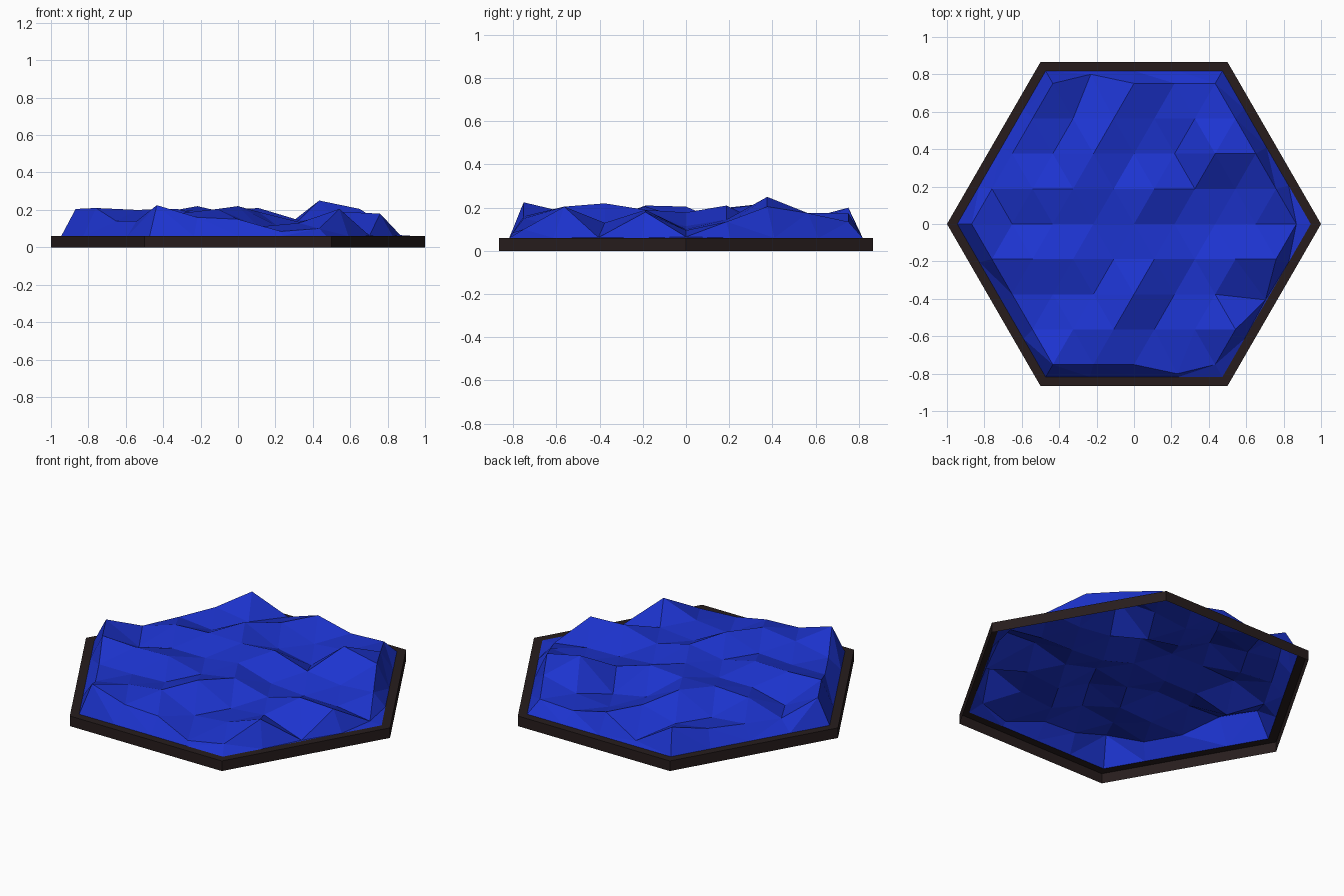
import bpy
import bmesh
import math

cube = bpy.data.objects.get("Cube")
if cube:
    bpy.data.objects.remove(cube, do_unlink=True)

RIM_Z = 0.06
RIM_RADIUS = 0.945
STEP = 0.217
ROW = STEP * math.sqrt(3) / 2


def make_material(name, colour):
    mat = bpy.data.materials.new(name)
    mat.use_nodes = True
    mat.diffuse_color = colour
    shader = mat.node_tree.nodes["Principled BSDF"]
    shader.inputs["Base Color"].default_value = colour
    shader.inputs["Roughness"].default_value = 0.8
    return mat


def finish(bm, name, mat):
    mesh = bpy.data.meshes.new(name)
    bm.to_mesh(mesh)
    bm.free()
    mesh.materials.append(mat)
    obj = bpy.data.objects.new(name, mesh)
    bpy.context.collection.objects.link(obj)
    return obj


blue = make_material("water_blue", (0.012, 0.034, 0.63, 1))
brown = make_material("dark_brown", (0.02, 0.012, 0.012, 1))

# Hexagonal frame: outer wall and top band, open underneath
bm = bmesh.new()
loops = []
for radius, z in ((1, 0), (1, RIM_Z), (RIM_RADIUS, RIM_Z)):
    angles = [math.radians(60 * i) for i in range(6)]
    loops.append([bm.verts.new((radius * math.cos(a), radius * math.sin(a), z)) for a in angles])
for lower, upper in zip(loops, loops[1:]):
    for i in range(6):
        j = (i + 1) % 6
        bm.faces.new((lower[i], lower[j], upper[j], upper[i]))
finish(bm, "hexagon_frame", brown)

# Wave heights in thousandths, one list per lattice row from front to back
heights = [
    [225, 160, 150, 85, 100],
    [140, 180, 205, 110, 130, 205],
    [140, 140, 150, 220, 110, 130, 62],
    [210, 200, 205, 155, 190, 135, 190, 180],
    [205, 100, 150, 150, 178, 115, 100, 95, 65],
    [125, 190, 200, 195, 210, 145, 120, 135],
    [135, 115, 220, 120, 80, 250, 205],
    [150, 120, 175, 105, 125, 175],
    [200, 85, 175, 125, 135],
]

# Flat triangular lattice
bm = bmesh.new()
rows = []
for r, values in enumerate(heights):
    start = -(len(values) - 1) / 2
    rows.append([bm.verts.new(((start + i) * STEP, (r - 4) * ROW, 0)) for i in range(len(values))])
for low, high in zip(rows, rows[1:]):
    wide, narrow = (low, high) if len(low) > len(high) else (high, low)
    for i in range(len(narrow)):
        bm.faces.new((wide[i], wide[i + 1], narrow[i]))
        if i + 1 < len(narrow):
            bm.faces.new((narrow[i], wide[i + 1], narrow[i + 1]))

# Sloping skirt from the outer vertices down to the frame
border = [e for e in bm.edges if e.is_boundary]
outer = {v for e in border for v in e.verts}
skirt = bmesh.ops.extrude_edge_only(bm, edges=border)["geom"]
scale = RIM_RADIUS / (4 * STEP)
for v in skirt:
    if isinstance(v, bmesh.types.BMVert):
        v.co = (v.co.x * scale, v.co.y * scale, RIM_Z)

# Raise the waves; low outer points lie further out, near the frame
for verts, values in zip(rows, heights):
    for v, value in zip(verts, values):
        z = value / 1000
        if v in outer and z < 0.09 and v is not rows[4][-1]:
            pull = 1.08 if z < 0.07 else 1.065
            v.co.x *= pull
            v.co.y *= pull
        v.co.z = z
bmesh.ops.triangulate(bm, faces=[f for f in bm.faces if len(f.verts) > 3])
bmesh.ops.recalc_face_normals(bm, faces=bm.faces)
if sum(f.normal.z for f in bm.faces) < 0:
    bmesh.ops.reverse_faces(bm, faces=bm.faces)
finish(bm, "water_surface", blue)
